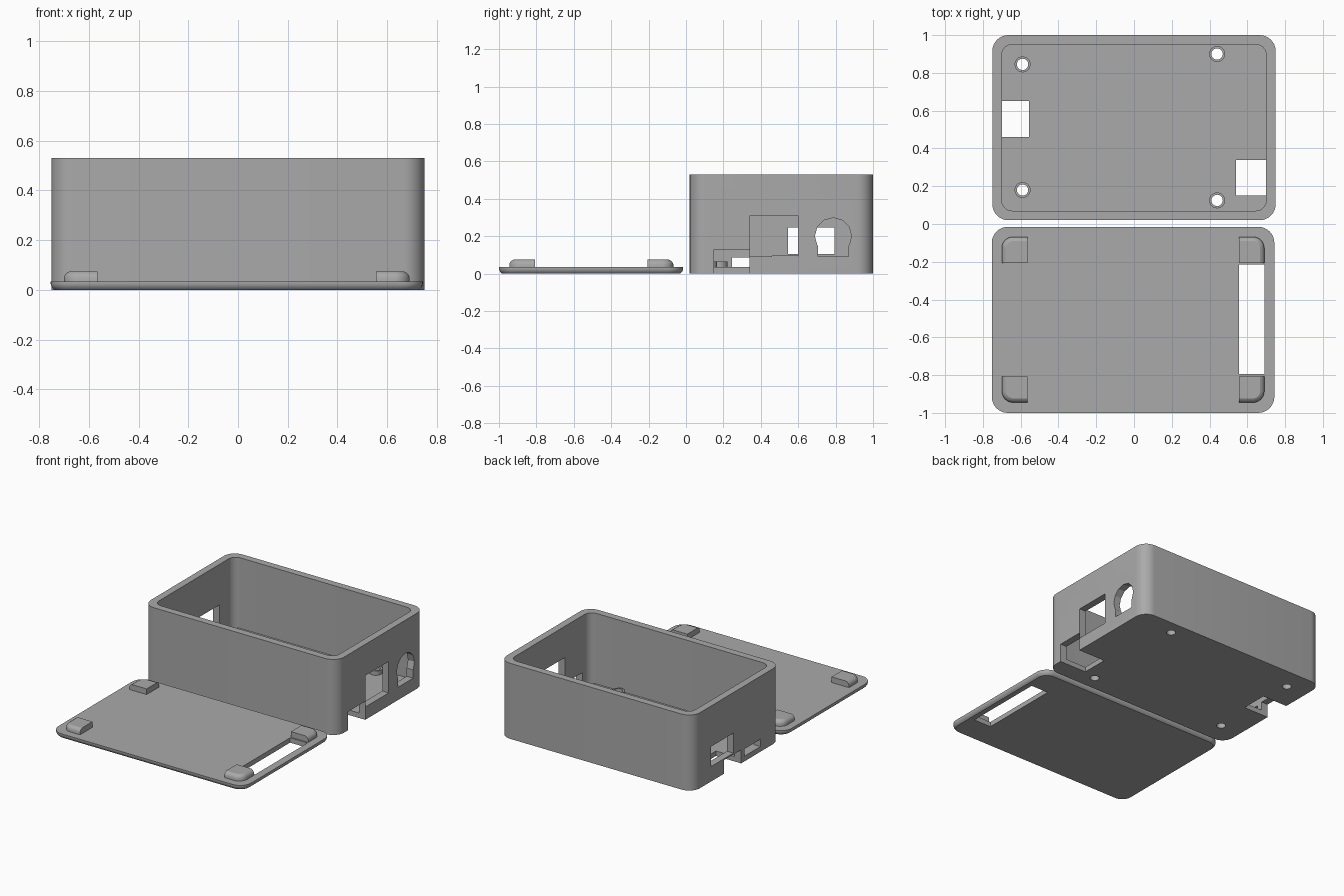
import bpy, bmesh, math

if "Cube" in bpy.data.objects:
    bpy.data.objects.remove(bpy.data.objects["Cube"])

grey = bpy.data.materials.new("plain grey")
grey.diffuse_color = (0.40, 0.40, 0.40, 1)
grey.use_nodes = True
grey.node_tree.nodes["Principled BSDF"].inputs["Base Color"].default_value = grey.diffuse_color


def finish(name, bm):
    bmesh.ops.recalc_face_normals(bm, faces=bm.faces)
    me = bpy.data.meshes.new(name)
    bm.to_mesh(me)
    bm.free()
    me.materials.append(grey)
    ob = bpy.data.objects.new(name, me)
    bpy.context.collection.objects.link(ob)
    return ob


def slab(name, x0, x1, y0, y1, r, layers, seg=8):
    """Rounded rectangle lofted through (z, inset) layers."""
    bm = bmesh.new()
    rings = []
    for z, d in layers:
        rr = max(r - d, 0.005)
        corners = [(x1 - d - rr, y1 - d - rr), (x0 + d + rr, y1 - d - rr),
                   (x0 + d + rr, y0 + d + rr), (x1 - d - rr, y0 + d + rr)]
        ring = []
        for q, (cx, cy) in enumerate(corners):
            for i in range(seg + 1):
                a = math.pi / 2 * (q + i / seg)
                ring.append(bm.verts.new((cx + rr * math.cos(a), cy + rr * math.sin(a), z)))
        rings.append(ring)
    bm.faces.new(rings[0])
    bm.faces.new(rings[-1])
    for a, b in zip(rings, rings[1:]):
        for i in range(len(a)):
            j = (i + 1) % len(a)
            bm.faces.new((a[i], a[j], b[j], b[i]))
    return finish(name, bm)


def block(name, x0, x1, y0, y1, z0, z1):
    bm = bmesh.new()
    bmesh.ops.create_cube(bm, size=1)
    for v in bm.verts:
        v.co = ((x0 + x1) / 2 + v.co.x * (x1 - x0), (y0 + y1) / 2 + v.co.y * (y1 - y0),
                (z0 + z1) / 2 + v.co.z * (z1 - z0))
    return finish(name, bm)


def cylinder(name, x, y, z, r, depth, sides=32, along_x=False):
    bm = bmesh.new()
    bmesh.ops.create_cone(bm, cap_ends=True, segments=sides, radius1=r, radius2=r, depth=depth)
    for v in bm.verts:
        c = v.co.copy()
        v.co = (x + c.z, y + c.x, z + c.y) if along_x else (x + c.x, y + c.y, z + c.z)
    return finish(name, bm)


def boolean(ob, other, op='DIFFERENCE'):
    mod = ob.modifiers.new("cut", 'BOOLEAN')
    mod.operation, mod.solver, mod.object = op, 'EXACT', other
    bpy.context.view_layer.objects.active = ob
    bpy.ops.object.modifier_apply(modifier=mod.name)
    bpy.data.objects.remove(other)


# Open case: rounded shell with a thin floor
case = slab("case", -0.75, 0.75, 0.02, 1.0, 0.085, [(0, 0), (0.53, 0)])
boolean(case, slab("cavity", -0.70, 0.70, 0.07, 0.95, 0.055, [(0.035, 0), (0.6, 0)]))

# Raised mounting posts with screw holes through the floor
posts = [(-0.59, 0.845), (-0.59, 0.18), (0.44, 0.9), (0.44, 0.125)]
for x, y in posts:
    boolean(case, cylinder("post", x, y, 0.0425, 0.042, 0.045), 'UNION')
for x, y in posts:
    boolean(case, cylinder("screw_hole", x, y, 0.03, 0.03, 0.2))

# Port openings in the two short walls, and notches that also cut the floor
openings = [
    (0.54, 0.80, 0.15, 0.34, -0.1, 0.13),      # right floor notch
    (0.65, 0.80, 0.343, 0.60, 0.09, 0.31),     # right square port
    (0.65, 0.80, 0.705, 0.87, 0.09, 0.20),     # lower part of right round port
    (-0.80, -0.555, 0.46, 0.65, -0.1, 0.095),  # left floor notch
    (-0.80, -0.65, 0.545, 0.795, 0.105, 0.245),  # left wide port
    (-0.80, -0.65, 0.245, 0.42, 0.036, 0.087),  # left small port
]
for o in openings:
    boolean(case, block("opening", *o))
boolean(case, cylinder("round_port", 0.73, 0.787, 0.2, 0.098, 0.16, 12, True))

# Flat lid with a rounded lower edge and a long slot
LX0, LX1, LY0, LY1 = -0.753, 0.743, -1.0, -0.015
lid = slab("lid", LX0, LX1, LY0, LY1, 0.085,
           [(0, 0.016), (0.006, 0.009), (0.014, 0.003), (0.024, 0), (0.034, 0)])
boolean(lid, block("slot", 0.555, 0.69, -0.795, -0.215, -0.1, 0.1))

# Corner tabs: the four corners of a soft-edged rounded plate
parts = [case, lid]
for name, x0, x1, y0, y1 in [("front_left_tab", -0.8, -0.565, -1, -0.807),
                             ("front_right_tab", 0.555, 0.8, -1, -0.807),
                             ("back_left_tab", -0.8, -0.565, -0.206, 0),
                             ("back_right_tab", 0.555, 0.8, -0.206, 0)]:
    tab = slab(name, -0.70, 0.69, -0.945, -0.068, 0.06,
               [(0.03, 0), (0.05, 0), (0.06, 0.004), (0.068, 0.011), (0.074, 0.022)])
    boolean(tab, block("corner", x0, x1, y0, y1, 0, 0.2), 'INTERSECT')
    parts.append(tab)

# Smooth the rounded corners, keep the edges sharp
for ob in parts:
    bpy.ops.object.select_all(action='DESELECT')
    ob.select_set(True)
    bpy.context.view_layer.objects.active = ob
    bpy.ops.object.shade_smooth_by_angle(angle=math.radians(28))
